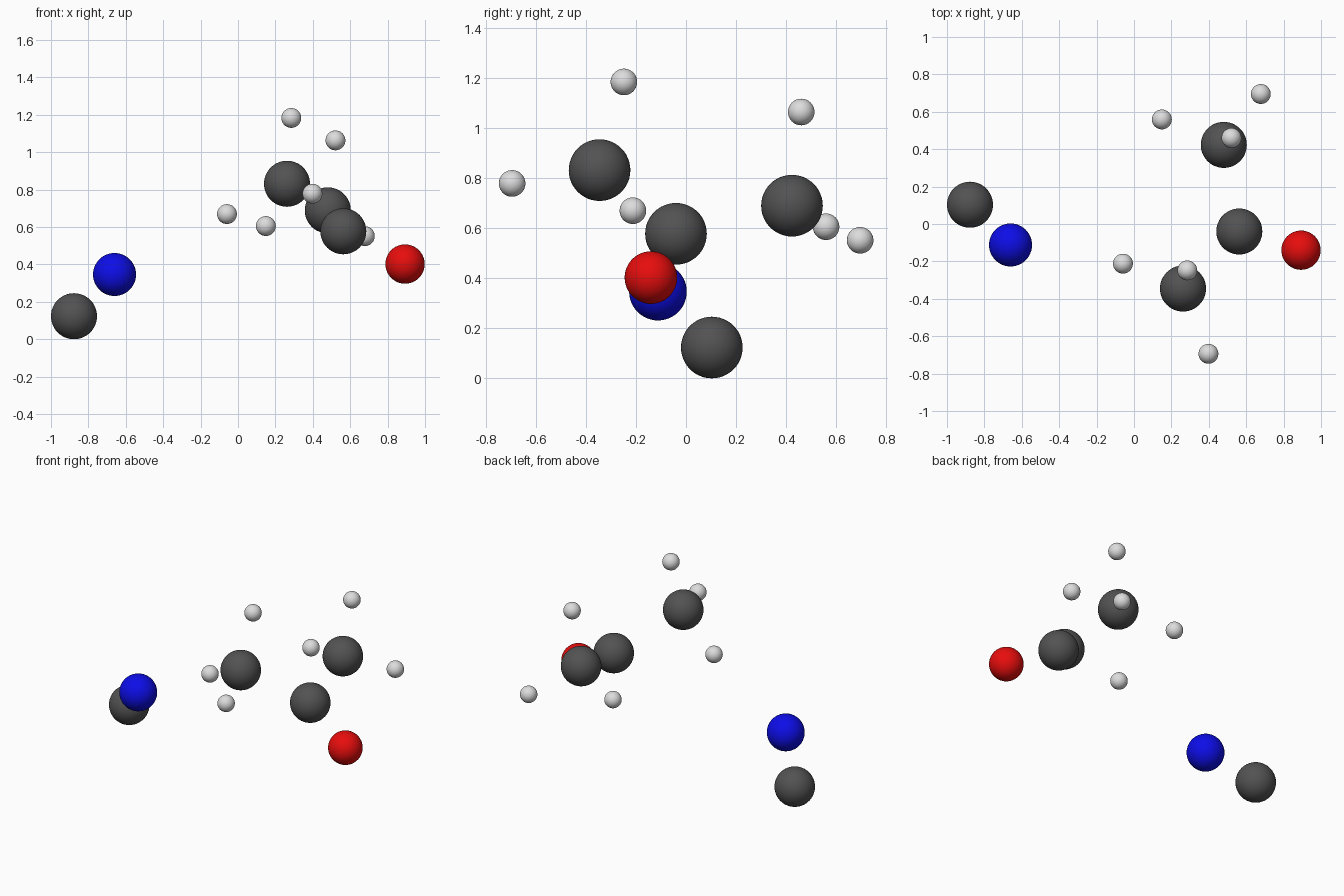
import bpy

cube = bpy.data.objects.get("Cube")
if cube:
    bpy.data.objects.remove(cube, do_unlink=True)


def make_material(name, colour):
    mat = bpy.data.materials.new(name)
    mat.use_nodes = True
    rgba = (*colour, 1.0)
    mat.diffuse_color = rgba
    mat.node_tree.nodes["Principled BSDF"].inputs["Base Color"].default_value = rgba
    return mat


def add_ball(name, radius, material, location):
    bpy.ops.mesh.primitive_uv_sphere_add(
        segments=48, ring_count=24, radius=radius, location=location)
    ball = bpy.context.object
    ball.name = name
    ball.data.materials.append(material)
    bpy.ops.object.shade_smooth()


grey = make_material("dark grey", (0.085, 0.085, 0.085))
blue = make_material("blue", (0.004, 0.004, 0.8))
red = make_material("red", (0.8, 0.004, 0.004))
white = make_material("off white", (0.72, 0.72, 0.72))

# Each kind of atom: radius, material and centres
atoms = {
    "carbon_atom": (0.123, grey, [
        (-0.877, 0.103, 0.123), (0.262, -0.345, 0.831),
        (0.48, 0.423, 0.689), (0.563, -0.04, 0.577)]),
    "nitrogen_atom": (0.115, blue, [(-0.66, -0.112, 0.346)]),
    "oxygen_atom": (0.105, red, [(0.893, -0.14, 0.402)]),
    "hydrogen_atom": (0.053, white, [
        (0.285, -0.248, 1.183), (0.521, 0.46, 1.063),
        (0.398, -0.694, 0.778), (-0.059, -0.212, 0.669),
        (0.149, 0.559, 0.605), (0.678, 0.695, 0.551)]),
}

for kind, (radius, material, centres) in atoms.items():
    for number, centre in enumerate(centres, 1):
        add_ball(f"{kind}_{number}", radius, material, centre)
